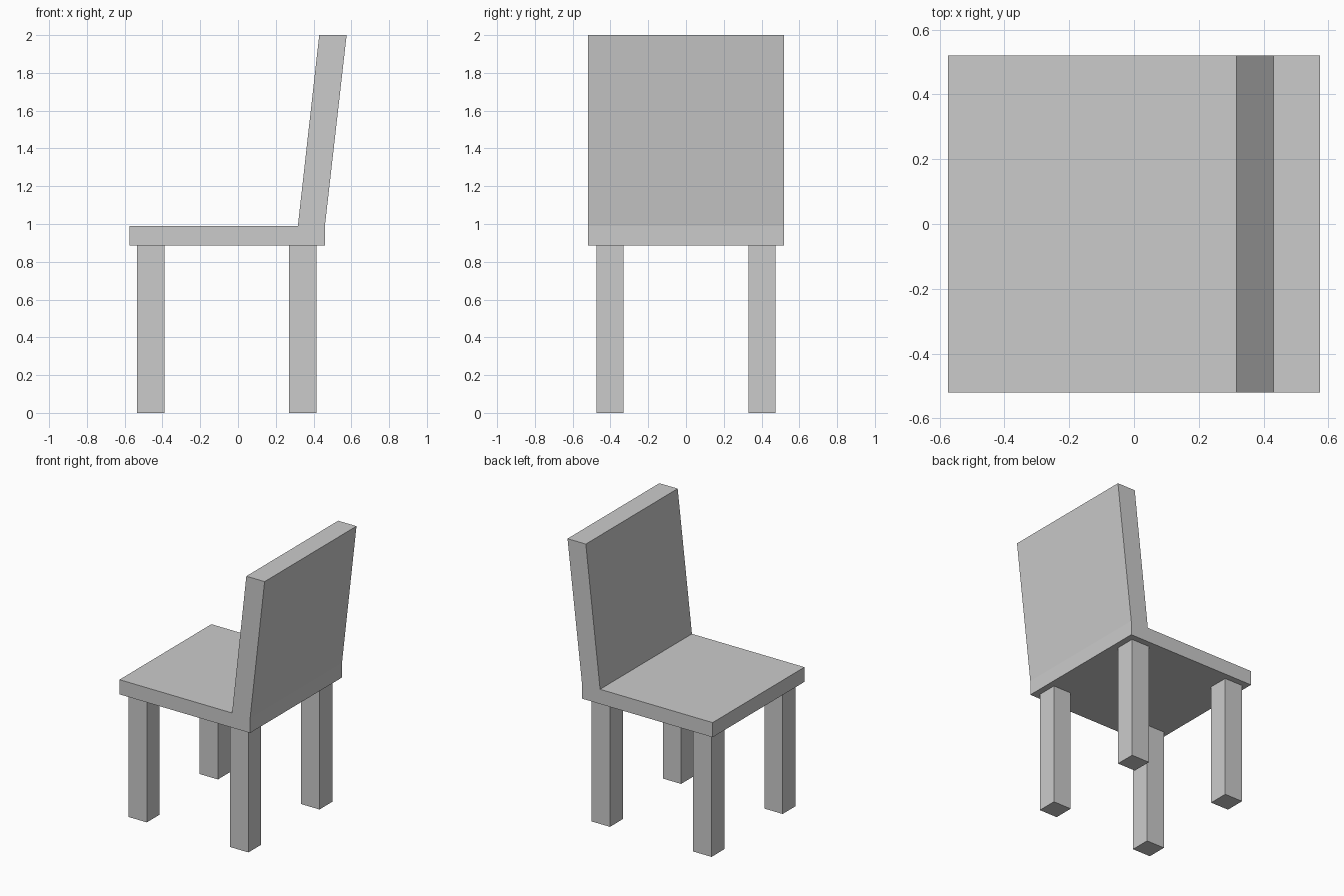
import bpy
import bmesh

if "Cube" in bpy.data.objects:
    bpy.data.objects.remove(bpy.data.objects["Cube"])


def extrude_profile(name, points, y0, y1):
    """Side profile (x, z) extruded from y0 to y1."""
    bm = bmesh.new()
    face = bm.faces.new([bm.verts.new((x, y0, z)) for x, z in points])
    result = bmesh.ops.extrude_face_region(bm, geom=[face], use_keep_orig=True)
    verts = [g for g in result["geom"] if isinstance(g, bmesh.types.BMVert)]
    bmesh.ops.translate(bm, verts=verts, vec=(0, y1 - y0, 0))
    bmesh.ops.recalc_face_normals(bm, faces=bm.faces[:])
    mesh = bpy.data.meshes.new(name)
    bm.to_mesh(mesh)
    bm.free()
    obj = bpy.data.objects.new(name, mesh)
    bpy.context.collection.objects.link(obj)
    return obj


HALF_DEPTH = 0.52
SEAT_BOTTOM, SEAT_TOP = 0.885, 0.99
LEG = 0.145

# Seat slab with the leaning backrest rising from its +x end
extrude_profile("seat_and_backrest", [
    (-0.575, SEAT_BOTTOM), (0.46, SEAT_BOTTOM), (0.46, SEAT_TOP),
    (0.575, 2.0), (0.43, 2.0), (0.317, SEAT_TOP), (-0.575, SEAT_TOP),
], -HALF_DEPTH, HALF_DEPTH)

# Four square legs
for end, x in (("seat_end", -0.535), ("backrest_end", 0.27)):
    for side, y in (("front", -0.475), ("rear", 0.475 - LEG)):
        extrude_profile(f"{side}_leg_{end}", [
            (x, 0), (x + LEG, 0), (x + LEG, SEAT_BOTTOM), (x, SEAT_BOTTOM),
        ], y, y + LEG)
